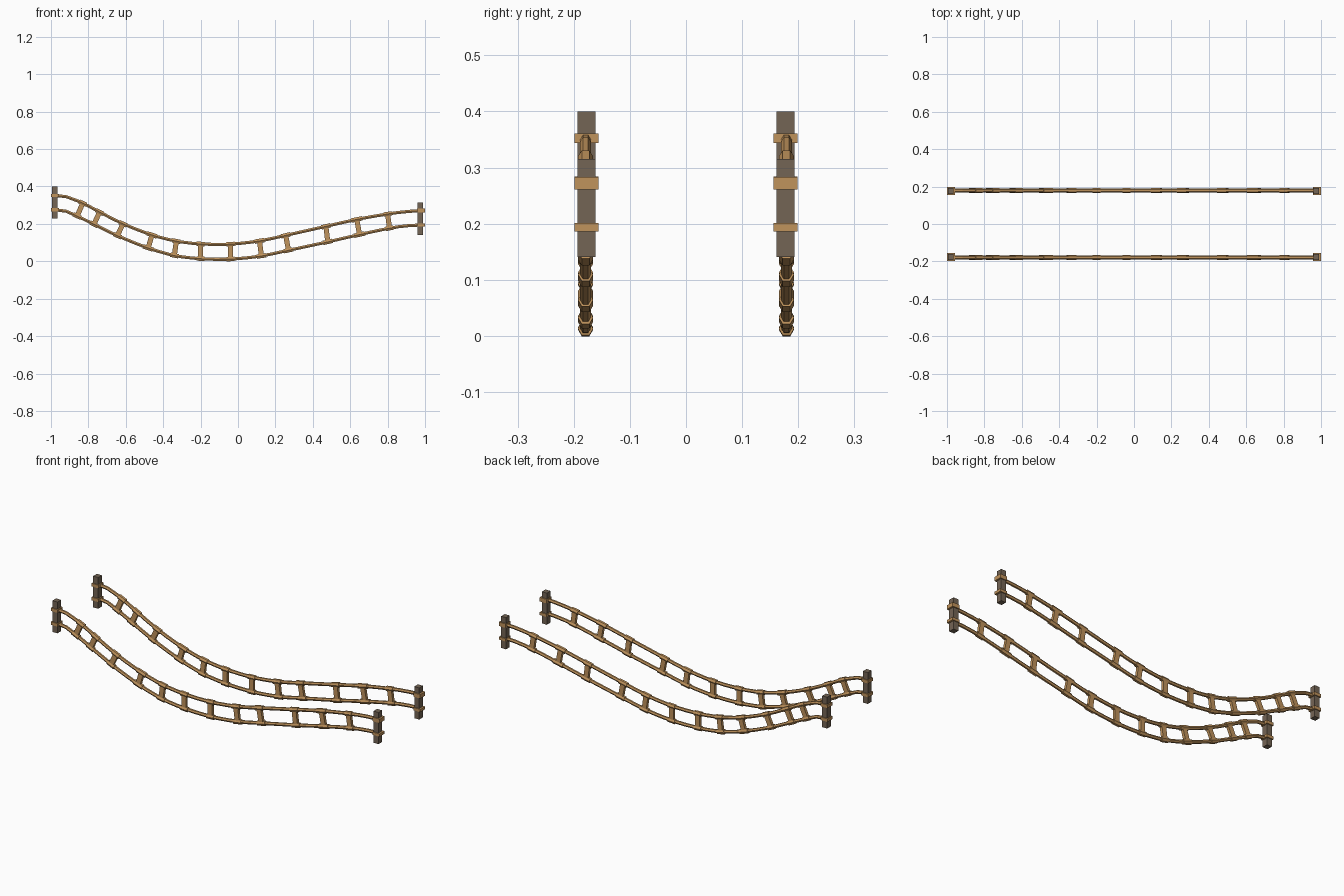
import bpy, bmesh, math
from mathutils import Vector, Matrix

if "Cube" in bpy.data.objects:
    bpy.data.objects.remove(bpy.data.objects["Cube"])


def material(name, srgb):
    m = bpy.data.materials.new(name)
    m.diffuse_color = [((c / 255 + 0.055) / 1.055) ** 2.4 for c in srgb] + [1]
    m.use_nodes = True
    m.node_tree.nodes["Principled BSDF"].inputs["Base Color"].default_value = m.diffuse_color
    return m


ROPE = material("tan rope", (192, 147, 92))
POST = material("grey brown wood", (116, 101, 85))

RAIL_Y = 0.179
TOP = [(-.98, .352), (-.92, .346), (-.83, .311), (-.75, .269), (-.62, .203), (-.46, .141),
       (-.33, .108), (-.2, .093), (-.04, .092), (.12, .11), (.26, .14), (.47, .187),
       (.64, .225), (.8, .253), (.9, .266), (.98, .27)]
LOW = [(-.98, .276), (-.92, .268), (-.86, .242), (-.77, .198), (-.64, .135), (-.48, .071),
       (-.34, .031), (-.2, .014), (-.04, .012), (.12, .028), (.27, .059), (.48, .104),
       (.65, .143), (.81, .177), (.9, .19), (.98, .194)]
# rung position on the top rope, on the low rope, and sleeve length
RUNGS = [(-.83, -.86, .044), (-.74, -.77, .044), (-.615, -.645, .044), (-.46, -.48, .055),
         (-.33, -.34, .044), (-.2, -.2, .044), (-.04, -.04, .044), (.115, .125, .05),
         (.255, .27, .05), (.47, .48, .05), (.635, .65, .06), (.8, .81, .044)]


def height(pts, x):
    """Smooth interpolation of the sagging rope height."""
    i = max(k for k in range(len(pts) - 1) if pts[k][0] <= x or k == 0)

    def slope(k):
        a, b = pts[max(k - 1, 0)], pts[min(k + 1, len(pts) - 1)]
        return (b[1] - a[1]) / (b[0] - a[0])
    (x0, z0), (x1, z1) = pts[i], pts[i + 1]
    d = x1 - x0
    t = (x - x0) / d
    return ((2*t**3 - 3*t*t + 1) * z0 + (t**3 - 2*t*t + t) * d * slope(i)
            + (3*t*t - 2*t**3) * z1 + (t**3 - t*t) * d * slope(i + 1))


def finish(bm, name, mat):
    bmesh.ops.recalc_face_normals(bm, faces=bm.faces)
    me = bpy.data.meshes.new(name)
    bm.to_mesh(me)
    bm.free()
    me.materials.append(mat)
    ob = bpy.data.objects.new(name, me)
    bpy.context.collection.objects.link(ob)


def tube(bm, path, r, y):
    """Six-sided tube along (x, z) points."""
    rings = []
    for i, (x, z) in enumerate(path):
        a, b = path[max(i - 1, 0)], path[min(i + 1, len(path) - 1)]
        n = Vector((-(b[1] - a[1]), 0, b[0] - a[0])).normalized()
        rings.append([bm.verts.new(Vector((x, y, z)) + n * r * math.sin(k * math.pi / 3)
                      + Vector((0, r * math.cos(k * math.pi / 3), 0))) for k in range(6)])
    for p, q in zip(rings, rings[1:]):
        for k in range(6):
            bm.faces.new((p[k], p[k - 1], q[k - 1], q[k]))
    bm.faces.new(rings[0])
    bm.faces.new(rings[-1])


def box(bm, c, size, angle=0):
    m = Matrix.Translation(c) @ Matrix.Rotation(angle, 4, 'Y') @ Matrix.Diagonal((*size, 1))
    bmesh.ops.create_cube(bm, size=1, matrix=m)


for side, s in (("front", -1), ("back", 1)):
    y = s * RAIL_Y
    # sagging ropes
    for label, pts in (("upper", TOP), ("lower", LOW)):
        bm = bmesh.new()
        xs = [-.98 + 1.96 * i / 32 for i in range(33)]
        tube(bm, [(x, height(pts, x)) for x in xs], .0095, y)
        finish(bm, f"{side}_{label}_rope", ROPE)
    # rungs, and sleeves tied round the ropes
    rungs, sleeves = bmesh.new(), bmesh.new()
    for xt, xl, length in RUNGS:
        a = Vector((xt, y, height(TOP, xt)))
        b = Vector((xl, y, height(LOW, xl)))
        d = a - b
        box(rungs, (a + b) / 2, (.027, .016, d.length), math.atan2(d.x, d.z))
        for x, pts in ((xt, TOP), (xl, LOW)):
            e = .001
            g = (height(pts, x + e) - height(pts, x - e)) / (2 * e)
            h = length / 2 / math.hypot(1, g)
            z = height(pts, x)
            tube(sleeves, [(x - h, z - g * h), (x + h, z + g * h)], .0135, y)
    finish(rungs, f"{side}_rungs", ROPE)
    finish(sleeves, f"{side}_rope_sleeves", ROPE)
    # end posts with rope bands
    for end, x, z0, z1, bands in (
            ("left", -.979, .228, .40, ((.352, .017), (.276, .017))),
            ("right", .975, .141, .315, ((.272, .022), (.194, .015)))):
        bm = bmesh.new()
        box(bm, (x, s * .177, (z0 + z1) / 2), (.03, .032, z1 - z0))
        finish(bm, f"{side}_{end}_post", POST)
        bm = bmesh.new()
        for z, h in bands:
            box(bm, (math.copysign(.979, x), s * .177, z), (.042, .043, h))
        finish(bm, f"{side}_{end}_post_bands", ROPE)
